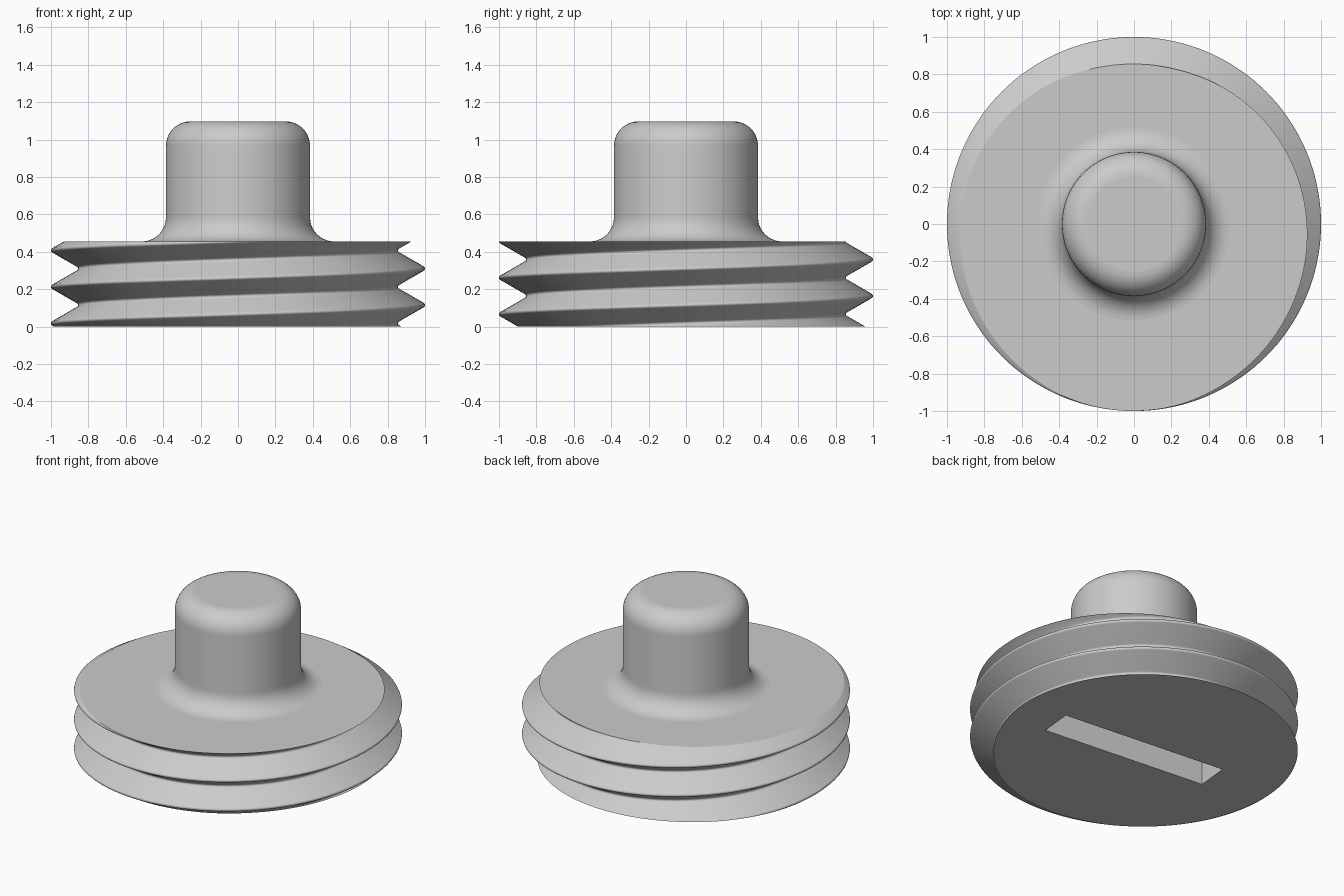
import bpy, bmesh, math
from math import sin, cos, pi, tau, radians
from mathutils import Matrix

cube = bpy.data.objects.get("Cube")
if cube:
    bpy.data.objects.remove(cube, do_unlink=True)

SEGMENTS = 144
PITCH = 0.195
MID_R, HALF_DEPTH, ROUND = 0.9275, 0.0725, 0.012
CREST_Z = 0.115          # crest height on the +x side
DISC_TOP = 0.455
STEM_R, STEM_TOP, FILLET = 0.385, 1.097, 0.13

grey = bpy.data.materials.new("plain grey")
grey.use_nodes = True
grey.diffuse_color = (0.6, 0.6, 0.6, 1)
grey.node_tree.nodes["Principled BSDF"].inputs["Base Color"].default_value = (0.6, 0.6, 0.6, 1)


def make_object(name, bm):
    """Turn a bmesh into an object with the shared material."""
    mesh = bpy.data.meshes.new(name)
    bm.to_mesh(mesh)
    bm.free()
    mesh.materials.append(grey)
    obj = bpy.data.objects.new(name, mesh)
    bpy.context.collection.objects.link(obj)
    return obj


def smooth_except_caps(bm):
    """Smooth curved faces; keep horizontal caps flat with sharp rims."""
    bm.normal_update()
    for f in bm.faces:
        f.smooth = abs(f.normal.z) < 0.9999
    for e in bm.edges:
        caps = sum(not f.smooth for f in e.link_faces)
        e.smooth = caps != 1


def thread_section():
    """One pitch of the thread as (radius, height): rounded root, then rounded crest."""
    points = []
    steps = [radians(a) for a in (-60, -30, 0, 30, 60)]
    for side, z in ((-1, -PITCH / 2), (1, 0)):
        centre = MID_R + side * (HALF_DEPTH - ROUND)
        points += [(centre + side * ROUND * cos(a), z + ROUND * sin(a)) for a in steps]
    return points


# Threaded disc: a helical skin that joins itself one pitch higher each turn
section = thread_section()
per_pitch = len(section)
chain = [(r, z + CREST_Z + PITCH * t) for t in range(-3, 5) for r, z in section]
bm = bmesh.new()
grid = []
for i in range(SEGMENTS):
    a = tau * i / SEGMENTS
    rise = PITCH * i / SEGMENTS
    grid.append([bm.verts.new((r * cos(a), r * sin(a), z + rise)) for r, z in chain])
for i in range(SEGMENTS):
    last = i == SEGMENTS - 1
    nxt = grid[0][per_pitch:] if last else grid[i + 1]
    for j in range(len(nxt) - 1):
        bm.faces.new((grid[i][j], nxt[j], nxt[j + 1], grid[i][j + 1]))

# Trim the thread flat at the bottom and top, then cap it
for height, direction in ((0, -1), (DISC_TOP, 1)):
    geom = bm.verts[:] + bm.edges[:] + bm.faces[:]
    bmesh.ops.bisect_plane(bm, geom=geom, plane_co=(0, 0, height),
                           plane_no=(0, 0, direction), clear_outer=True)
    rim = [e for e in bm.edges if e.is_boundary
           and all(abs(v.co.z - height) < 1e-4 for v in e.verts)]
    bmesh.ops.contextual_create(bm, geom=rim)
bmesh.ops.recalc_face_normals(bm, faces=bm.faces[:])
smooth_except_caps(bm)
disc = make_object("threaded_disc", bm)

# Driver slot cut into the underside
bm = bmesh.new()
bmesh.ops.create_cube(bm, size=1, matrix=Matrix.Rotation(radians(-5.4), 4, "Z")
                      @ Matrix.Diagonal((1.16, 0.22, 0.4, 1)))
cutter = make_object("slot_cutter", bm)
cutter.hide_render = True
cut = disc.modifiers.new("slot", "BOOLEAN")
cut.operation = "DIFFERENCE"
cut.solver = "EXACT"
cut.object = cutter
bpy.context.view_layer.objects.active = disc
bpy.ops.object.modifier_apply(modifier=cut.name)
bpy.data.objects.remove(cutter, do_unlink=True)

# Round stem with a flared foot and a rounded top
arc = [pi / 2 * k / 10 for k in range(11)]
foot = STEM_R + FILLET
shoulder = STEM_R - FILLET
profile = [(foot - FILLET * sin(a), DISC_TOP + FILLET * (1 - cos(a))) for a in arc]
profile += [(shoulder + FILLET * cos(a), STEM_TOP - FILLET * (1 - sin(a))) for a in arc]
bm = bmesh.new()
rings = []
for r, z in profile:
    rings.append([bm.verts.new((r * cos(tau * i / SEGMENTS), r * sin(tau * i / SEGMENTS), z))
                  for i in range(SEGMENTS)])
for low, high in zip(rings, rings[1:]):
    for i in range(SEGMENTS):
        k = (i + 1) % SEGMENTS
        bm.faces.new((low[i], low[k], high[k], high[i]))
bm.faces.new(rings[-1])
smooth_except_caps(bm)
make_object("stem", bm)
